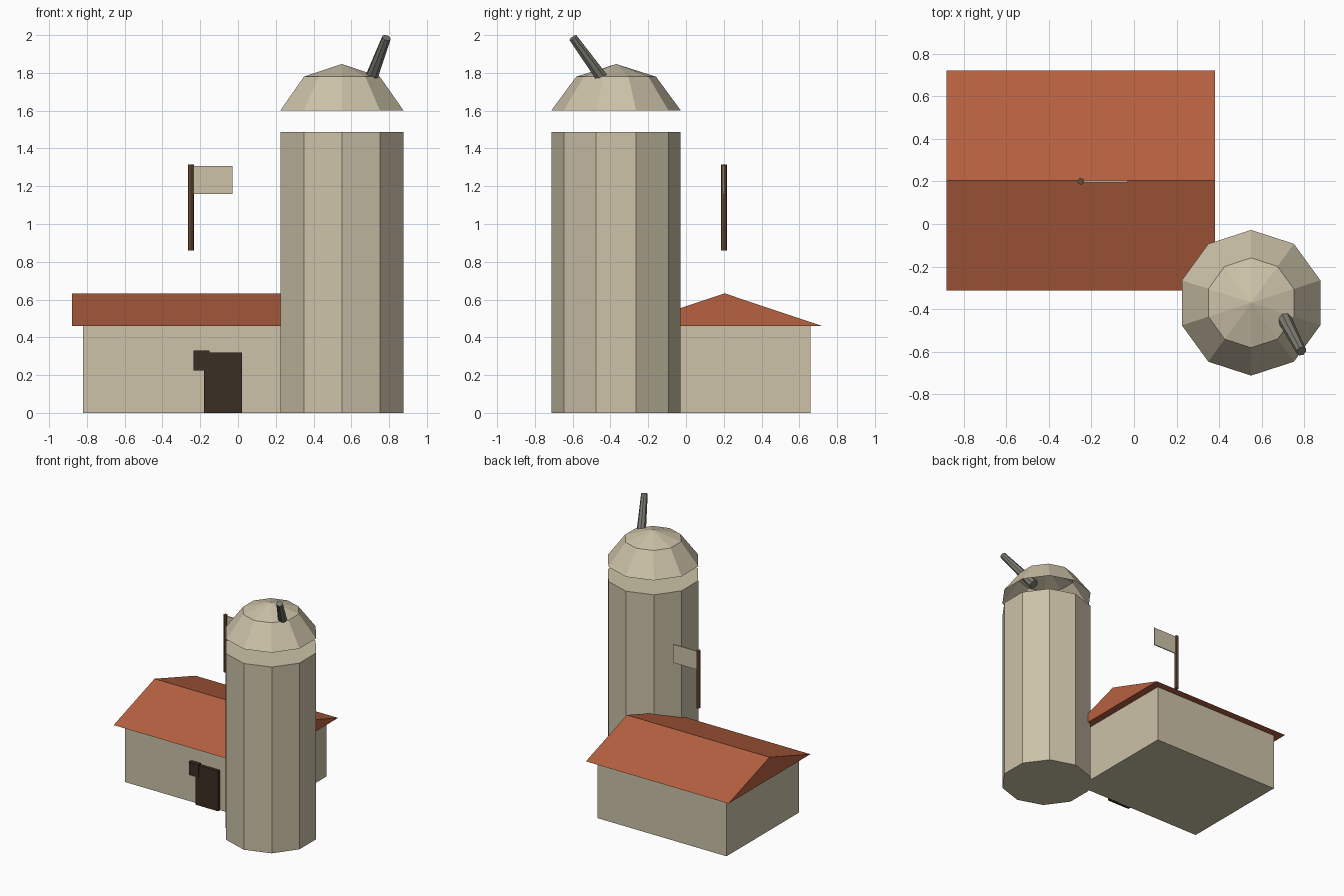
import bpy, bmesh, math
from mathutils import Vector

if "Cube" in bpy.data.objects:
    bpy.data.objects.remove(bpy.data.objects["Cube"])


def material(name, rgb):
    m = bpy.data.materials.new(name)
    lin = [((c / 255 + 0.055) / 1.055) ** 2.4 for c in rgb]
    m.diffuse_color = (*lin, 1)
    m.use_nodes = True
    m.node_tree.nodes["Principled BSDF"].inputs["Base Color"].default_value = m.diffuse_color
    return m


TAN = material("tan plaster", (204, 194, 168))
RED = material("terracotta roof", (182, 97, 64))
DARK = material("dark door", (58, 46, 35))
BROWN = material("brown pole", (106, 76, 54))
GREY = material("grey metal", (122, 122, 112))


def finish(name, bm, mat):
    bmesh.ops.recalc_face_normals(bm, faces=bm.faces)
    me = bpy.data.meshes.new(name)
    bm.to_mesh(me)
    bm.free()
    me.materials.append(mat)
    ob = bpy.data.objects.new(name, me)
    bpy.context.collection.objects.link(ob)
    return ob


def box(name, lo, hi, mat):
    bm = bmesh.new()
    bmesh.ops.create_cube(bm, size=1)
    for v in bm.verts:
        v.co = [l + (c + 0.5) * (h - l) for c, l, h in zip(v.co, lo, hi)]
    return finish(name, bm, mat)


def tube(name, start, end, r1, r2, sides, mat):
    a, b = Vector(start), Vector(end)
    bm = bmesh.new()
    bmesh.ops.create_cone(bm, cap_ends=True, segments=sides, radius1=r1,
                          radius2=r2, depth=(b - a).length)
    ob = finish(name, bm, mat)
    ob.location = (a + b) / 2
    ob.rotation_euler = (b - a).to_track_quat('Z', 'Y').to_euler()
    return ob


# Barn walls
box("barn_walls", (-0.82, -0.255, 0), (0.32, 0.66, 0.46), TAN)

# Gable roof: triangular prism along x
bm = bmesh.new()
tri = bm.faces.new([bm.verts.new((-0.88, y, z))
                    for y, z in ((-0.312, 0.46), (0.72, 0.46), (0.204, 0.633))])
ext = bmesh.ops.extrude_face_region(bm, geom=[tri], use_keep_orig=True)
bmesh.ops.translate(bm, vec=(1.26, 0, 0),
                    verts=[g for g in ext["geom"] if isinstance(g, bmesh.types.BMVert)])
finish("barn_roof", bm, RED)

# Door and the small dark plate beside it
box("door", (-0.18, -0.28, 0), (0.02, -0.25, 0.32), DARK)
box("door_plate", (-0.235, -0.285, 0.225), (-0.15, -0.25, 0.33), DARK)

# Ten-sided silo and its open dome cap, floating just above
CX, CY, R, N = 0.55, -0.37, 0.342, 10


def ring(bm, r, z):
    return [bm.verts.new((CX + r * math.cos(t), CY + r * math.sin(t), z))
            for t in (math.pi / 2 + i * 2 * math.pi / N for i in range(N))]


bm = bmesh.new()
low, top = ring(bm, R, 0), ring(bm, R, 1.487)
bm.faces.new(low)
bm.faces.new(top)
for i in range(N):
    j = (i + 1) % N
    bm.faces.new((low[i], low[j], top[j], top[i]))
finish("silo", bm, TAN)

bm = bmesh.new()
low, top = ring(bm, R, 1.602), ring(bm, 0.211, 1.78)
apex = bm.verts.new((CX, CY, 1.847))
for i in range(N):
    j = (i + 1) % N
    bm.faces.new((low[i], low[j], top[j], top[i]))
    bm.faces.new((top[i], top[j], apex))
finish("silo_dome", bm, TAN)

# Tapered pipe leaning out of the dome
tube("dome_pipe", (0.67, -0.376, 1.678), (0.786, -0.598, 1.986), 0.038, 0.024, 8, GREY)

# Flag and pole above the ridge
tube("flag_pole", (-0.25, 0.2, 0.86), (-0.25, 0.2, 1.315), 0.016, 0.016, 8, BROWN)
box("flag", (-0.245, 0.196, 1.16), (-0.03, 0.204, 1.307), TAN)
